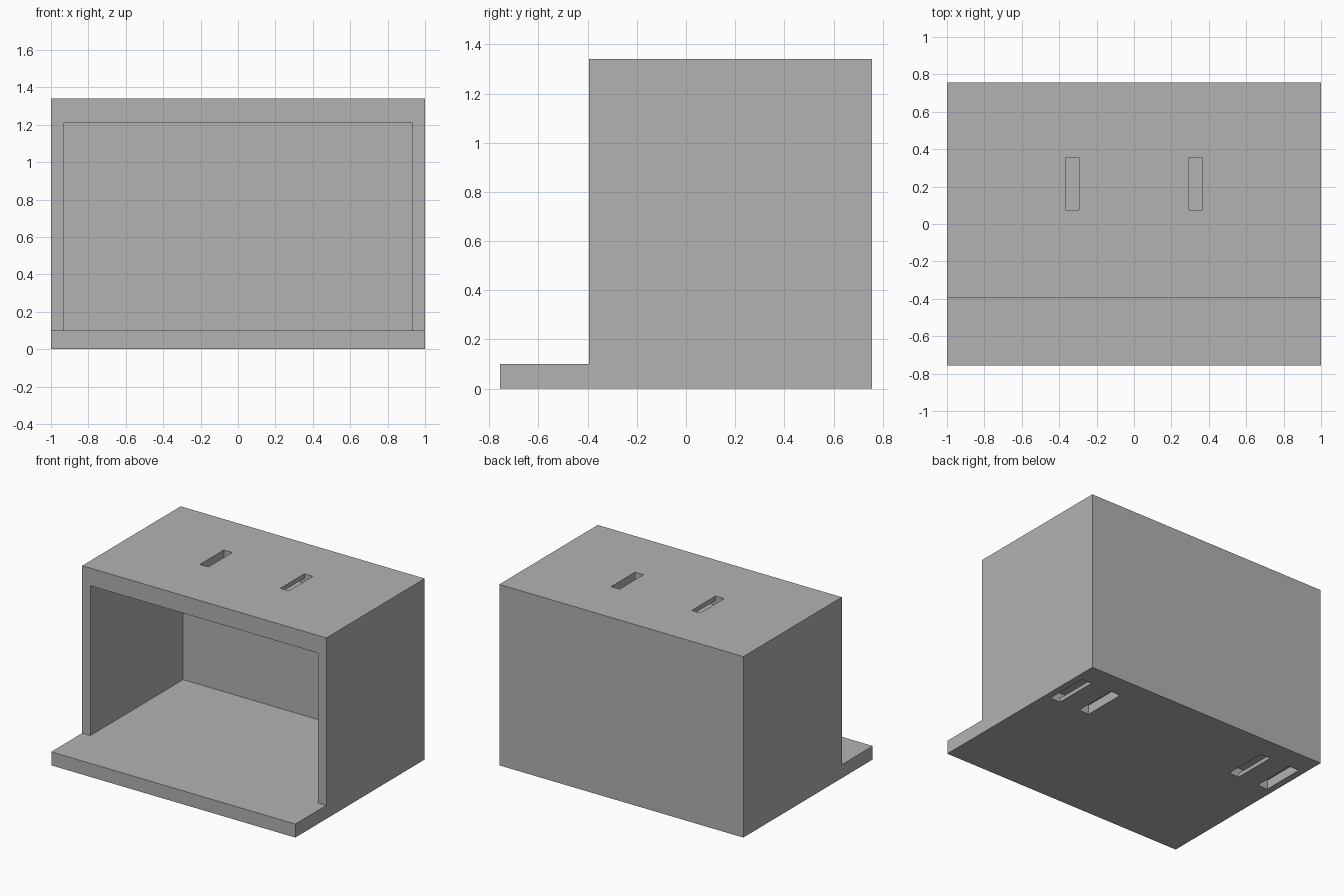
import bpy, bmesh
from mathutils import Vector

cube = bpy.data.objects.get("Cube")
if cube:
    bpy.data.objects.remove(cube, do_unlink=True)

grey = bpy.data.materials.new("plain_grey")
grey.use_nodes = True
colour = (0.448, 0.448, 0.448, 1)
grey.diffuse_color = colour
grey.node_tree.nodes["Principled BSDF"].inputs["Base Color"].default_value = colour

HALF_X, HALF_Y, TOP = 1.0, 0.757, 1.34
FLOOR, CEILING, FRONT = 0.1, 1.21, -0.395
SIDE_IN, BACK_IN = 0.933, 0.69


def prism(name, profile, axis, lo, hi):
    """Extrude a closed profile along x (points are y, z) or y (points are x, z)."""
    bm = bmesh.new()
    place = (lambda a, b: (lo, a, b)) if axis == "x" else (lambda a, b: (a, lo, b))
    face = bm.faces.new([bm.verts.new(place(a, b)) for a, b in profile])
    grown = bmesh.ops.extrude_face_region(bm, geom=[face])["geom"]
    shift = Vector((hi - lo, 0, 0) if axis == "x" else (0, hi - lo, 0))
    bmesh.ops.translate(bm, vec=shift,
                        verts=[v for v in grown if isinstance(v, bmesh.types.BMVert)])
    bmesh.ops.recalc_face_normals(bm, faces=bm.faces)
    mesh = bpy.data.meshes.new(name)
    bm.to_mesh(mesh)
    bm.free()
    mesh.materials.append(grey)
    obj = bpy.data.objects.new(name, mesh)
    bpy.context.collection.objects.link(obj)
    return obj


def cut(target, cutter):
    """Subtract the cutter, then throw it away."""
    mod = target.modifiers.new("cut", "BOOLEAN")
    mod.operation, mod.solver, mod.object = "DIFFERENCE", "EXACT", cutter
    bpy.context.view_layer.objects.active = target
    bpy.ops.object.modifier_apply(modifier=mod.name)
    bpy.data.objects.remove(cutter, do_unlink=True)


def strap_channel(x0, x1, width, y0, y1, surface, inward, bar=0.033, depth=0.068):
    """U-shaped tunnel: two slots in a surface joined behind a bar."""
    out, under, deep = (surface - inward * 0.05, surface + inward * bar,
                        surface + inward * depth)
    outline = [(x0, out), (x0 + width, out), (x0 + width, under), (x1 - width, under),
               (x1 - width, out), (x1, out), (x1, deep), (x0, deep)]
    return prism("channel_cutter", outline, "y", y0, y1)


# Box with a front ledge
shell = prism("cabinet_shell",
              [(-HALF_Y, 0), (HALF_Y, 0), (HALF_Y, TOP), (FRONT, TOP),
               (FRONT, FLOOR), (-HALF_Y, FLOOR)], "x", -HALF_X, HALF_X)

# Open compartment
cut(shell, prism("compartment_cutter",
                 [(-SIDE_IN, FLOOR), (SIDE_IN, FLOOR), (SIDE_IN, CEILING),
                  (-SIDE_IN, CEILING)], "y", FRONT - 0.1, BACK_IN))

# Handle channel in the roof
cut(shell, strap_channel(-0.365, 0.365, 0.07, 0.075, 0.355, TOP, -1))

# Strap channels under the floor, one on each side
for x0, x1 in ((-0.95, -0.615), (0.615, 0.95)):
    cut(shell, strap_channel(x0, x1, 0.083, 0.26, 0.587, 0, 1, bar=0.028))
